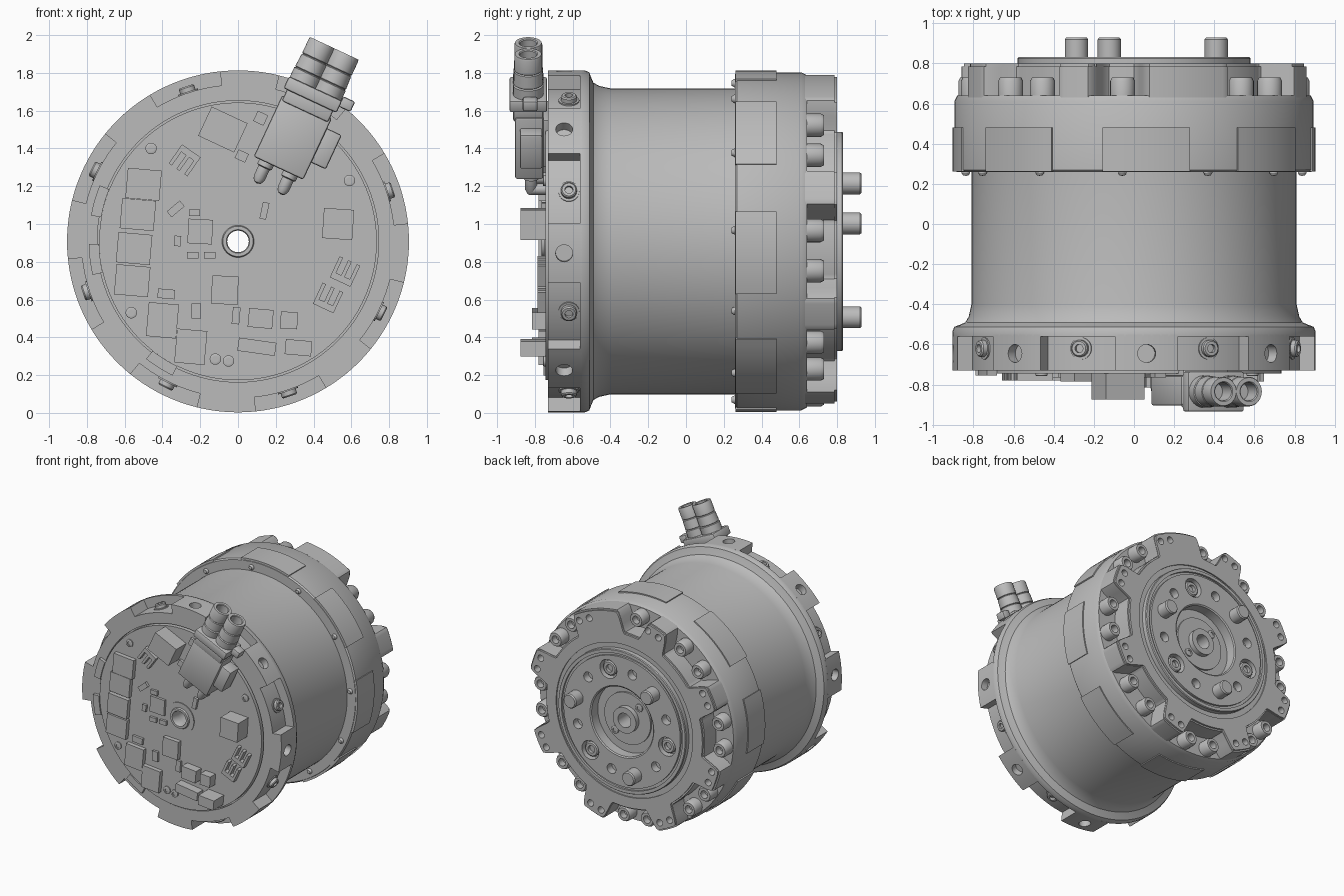
import bpy, bmesh, math
from mathutils import Vector, Matrix

C = 0.908            # height of the drum axis
YAX = Vector((0, 1, 0))

cube = bpy.data.objects.get("Cube")
if cube:
    bpy.data.objects.remove(cube, do_unlink=True)

grey = bpy.data.materials.new("grey metal")
grey.use_nodes = True
grey.diffuse_color = (0.5, 0.5, 0.5, 1)
grey.node_tree.nodes["Principled BSDF"].inputs["Base Color"].default_value = (0.5, 0.5, 0.5, 1)


def polar(r, deg, y):
    a = math.radians(deg)
    return Vector((r * math.cos(a), y, C + r * math.sin(a)))


def lathe(bm, profile, origin=(0, 0, C), axis=YAX, segs=96, closed=False):
    """Spin (radius, distance along axis) points about an axis."""
    m = Matrix.Translation(origin) @ Vector(axis).to_track_quat('Z', 'Y').to_matrix().to_4x4()
    rings = []
    for i in range(segs):
        a = math.tau * i / segs
        rings.append([bm.verts.new(m @ Vector((r * math.cos(a), r * math.sin(a), h))) for r, h in profile])
    n = len(profile)
    for i in range(segs):
        p, q = rings[i], rings[(i + 1) % segs]
        for j in range(n if closed else n - 1):
            k = (j + 1) % n
            bm.faces.new((p[j], p[k], q[k], q[j]))


def rod(bm, origin, axis, r, h0, h1, segs=24):
    lathe(bm, [(0, h0), (r, h0), (r, h1), (0, h1)], origin, axis, segs)


def screw(bm, origin, axis, r, h):
    """Cap screw with a rounded rim and a sunken socket."""
    lathe(bm, [(0, -.02), (r, -.02), (r, h * .8), (r * .85, h), (r * .5, h), (r * .5, h * .4), (0, h * .4)],
          origin, axis, 24)


def arc(bm, pts, y0, y1, closed=False):
    """Solid from (angle, inner radius, outer radius) stations."""
    rows = [[bm.verts.new(polar(r, a, y)) for r, y in ((ri, y0), (ro, y0), (ro, y1), (ri, y1))]
            for a, ri, ro in pts]
    n = len(rows)
    for i in range(n if closed else n - 1):
        p, q = rows[i], rows[(i + 1) % n]
        for j in range(4):
            k = (j + 1) % 4
            bm.faces.new((p[j], p[k], q[k], q[j]))
    if not closed:
        bm.faces.new(rows[0])
        bm.faces.new(rows[-1])


def sector(bm, mid, half, ri, ro, y0, y1, n=10):
    arc(bm, [(mid - half + 2 * half * i / n, ri, ro) for i in range(n + 1)], y0, y1)


def box(bm, m, size, bevel=0.0):
    vs = bmesh.ops.create_cube(bm, size=1, matrix=m @ Matrix.Diagonal((*size, 1)))["verts"]
    if bevel:
        es = list({e for v in vs for e in v.link_edges})
        bmesh.ops.bevel(bm, geom=es, offset=bevel, segments=2, affect='EDGES', profile=.5)


def finish(bm, name, cutter=None):
    bmesh.ops.remove_doubles(bm, verts=bm.verts, dist=1e-5)
    bmesh.ops.recalc_face_normals(bm, faces=bm.faces)
    me = bpy.data.meshes.new(name)
    bm.to_mesh(me)
    bm.free()
    me.materials.append(grey)
    ob = bpy.data.objects.new(name, me)
    bpy.context.collection.objects.link(ob)
    bpy.ops.object.select_all(action='DESELECT')
    ob.select_set(True)
    bpy.context.view_layer.objects.active = ob
    if cutter:
        mod = ob.modifiers.new("holes", 'BOOLEAN')
        mod.operation, mod.solver, mod.object = 'DIFFERENCE', 'EXACT', cutter
        bpy.ops.object.modifier_apply(modifier=mod.name)
        bpy.data.objects.remove(cutter, do_unlink=True)
    bpy.ops.object.shade_smooth_by_angle(angle=math.radians(30))
    return ob


TEETH = [41 + 45 * k for k in range(8)]
POCKETS = [18.5 + 45 * k for k in range(8)]

# Main drum with front rim, waist and rear flange
bm = bmesh.new()
lathe(bm, [(.06, -.7), (.745, -.7), (.745, -.73), (.83, -.73), (.83, -.56), (.905, -.56), (.905, -.535),
           (.895, -.512), (.87, -.503), (.84, -.49), (.823, -.46), (.81, -.4), (.81, .26), (.885, .26),
           (.895, .27), (.895, .61), (.88, .64), (.06, .64)], closed=True, segs=128)
finish(bm, "drum_housing")

# Front rim teeth with radial holes
cut = bmesh.new()
for a in TEETH:
    rod(cut, polar(.85, a, -.645), polar(1, a, 0) - polar(0, a, 0), .045, 0, .1)
cut = finish(cut, "tooth_hole_cutter")
cut.hide_render = True
bm = bmesh.new()
for a in TEETH:
    sector(bm, a, 10, .8, .905, -.73, -.55)
finish(bm, "front_rim_teeth", cut)

# Button screws in the rim pockets
bm = bmesh.new()
for a in POCKETS:
    out = polar(1, a, 0) - polar(0, a, 0)
    rod(bm, polar(.83, a, -.62), out, .055, -.01, .006)
    screw(bm, polar(.83, a, -.62), out, .042, .035)
finish(bm, "rim_screws")

# Raised panels and small screws on the rear flange
bm = bmesh.new()
for a in TEETH:
    sector(bm, a, 14, .85, .904, .262, .48)
finish(bm, "flange_panels")
bm = bmesh.new()
for k in range(12):
    lathe(bm, [(0, -.02), (.014, -.018), (.022, -.005), (.022, .02)], polar(.84, 4 + 30 * k, .26), YAX, 16)
finish(bm, "flange_small_screws")


# Scalloped rear ring: lobes between screw valleys
def valley_radius(deg):
    r = .885
    for k, t in enumerate(TEETH):
        mid, half = (95, 8) if k == 1 else (t + .5, 15)
        d = abs((deg - mid + 180) % 360 - 180)
        s = min(max((half + 2 - d) / 5, 0), 1)
        r = min(r, .885 - .165 * s * s * (3 - 2 * s))
    return r


cut = bmesh.new()
for a in POCKETS:
    for off in (-3.5, 3.5):
        rod(cut, polar(.82, a + off, .72), YAX, .027, 0, .2, 16)
cut = finish(cut, "lobe_hole_cutter")
cut.hide_render = True
bm = bmesh.new()
arc(bm, [(a, .62, valley_radius(a)) for a in range(360)], .63, .785, closed=True)
finish(bm, "scalloped_ring", cut)
bm = bmesh.new()
arc(bm, [(a, .62, valley_radius(a) - .012) for a in range(360)], .775, .8, closed=True)
lathe(bm, [(.57, .64), (.64, .64), (.64, .79), (.57, .79)], closed=True)
cut = bmesh.new()
for a in POCKETS:
    for off in (-3.5, 3.5):
        rod(cut, polar(.82, a + off, .72), YAX, .027, 0, .2, 16)
cut = finish(cut, "lip_hole_cutter")
cut.hide_render = True
finish(bm, "scalloped_lip", cut)

bm = bmesh.new()
for k, t in enumerate(TEETH):
    for off in (-7, 8):
        if k != 1 or off > 0:
            screw(bm, polar(.815, t + off, .64), YAX, .062, .09)
finish(bm, "rear_cap_screws")

# Output cover with grooves, sunken screws and small holes
cut = bmesh.new()
for k in range(3):
    rod(cut, polar(.42, 73 + 120 * k, .775), YAX, .077, 0, .2)
for k in range(6):
    rod(cut, polar(.42, 43 + 60 * k, .77), YAX, .04, 0, .2)
cut = finish(cut, "cover_hole_cutter")
cut.hide_render = True
bm = bmesh.new()
lathe(bm, [(.28, .65), (.58, .65), (.58, .825), (.575, .832), (.55, .832), (.55, .815), (.53, .815),
           (.53, .832), (.29, .832), (.28, .825)], closed=True)
finish(bm, "output_cover", cut)
bm = bmesh.new()
for k in range(3):
    screw(bm, polar(.42, 73 + 120 * k, .775), YAX, .06, .045)
finish(bm, "cover_screws")
bm = bmesh.new()
for k in range(3):
    lathe(bm, [(0, .75), (.058, .75), (.058, .92), (.05, .93), (0, .93)], polar(.42, 13 + 120 * k, 0), YAX, 32)
finish(bm, "drive_pins")
bm = bmesh.new()
lathe(bm, [(.058, .62), (.285, .62), (.285, .745), (.21, .745), (.21, .76), (.105, .76), (.105, .8),
           (.058, .8)], closed=True)
for a in (133, 313):
    screw(bm, polar(.16, a, .76), YAX, .032, .012)
finish(bm, "output_hub")

# Circuit board and front hub ring
bm = bmesh.new()
lathe(bm, [(.062, -.69), (.735, -.69), (.735, -.745), (.062, -.745)], closed=True)
finish(bm, "circuit_board")
bm = bmesh.new()
lathe(bm, [(.057, -.69), (.125, -.69), (.125, -.752), (.085, -.752), (.08, -.765), (.062, -.765),
           (.057, -.755)], closed=True)
finish(bm, "front_hub_ring")
bm = bmesh.new()
for x, z in ((-.46, 1.4), (.59, 1.23), (-.565, .53), (-.12, .285), (-.05, .275)):
    screw(bm, (x, -.745, z), -YAX, .03, .012)
finish(bm, "board_screws")
bm = bmesh.new()
for a in (164, 187, 238):
    sector(bm, a, 6, .735, .79, -.755, -.7)
finish(bm, "board_clips")


# Board components: x, z, width, height, tilt
def chips(name, depth, rows):
    bm = bmesh.new()
    for x, z, w, h, tilt in rows:
        m = Matrix.Translation((x, -.74 - depth / 2, z)) @ Matrix.Rotation(math.radians(tilt), 4, 'Y')
        box(bm, m, (w, depth + .01, h))
    finish(bm, name)


chips("power_chips", .035, [(x, z, .18, .16, 5) for x, z in
      ((-.5, 1.21), (-.53, 1.05), (-.55, .87), (-.56, .7))]
      + [(-.4, .49, .16, .18, 5), (-.25, .35, .16, .18, 5), (-.07, .65, .14, .15, 3)])
chips("tall_blocks", .13, [(-.08, 1.5, .21, .17, 25), (.53, 1, .16, .16, 4), (.32, .345, .14, .08, 5)])
chips("small_chips", .02, [(-.33, 1.08, .09, .04, -40), (-.2, .96, .13, .13, 3), (.14, 1.07, .035, .09, 12),
      (-.23, 1.06, .06, .035, 0), (-.32, .91, .035, .055, 5), (-.24, .835, .06, .035, 0),
      (-.15, .835, .06, .035, 0), (-.38, .63, .09, .05, 5), (-.22, .54, .05, .08, 0),
      (-.01, .515, .04, .09, 5), (.12, 1.56, .06, .06, 25), (.02, 1.36, .06, .05, 25)])
chips("board_modules", .07, [(.12, .5, .13, .1, 5), (.27, .49, .09, .09, 3), (.1, .35, .2, .07, 8)])

# Open pin sockets: a back wall with three prongs
bm = bmesh.new()
for x, z, tilt in ((.565, .745, 25), (.475, .605, 25), (-.28, 1.34, -145)):
    m = Matrix.Translation((x, -.76, z)) @ Matrix.Rotation(math.radians(tilt), 4, 'Y')
    box(bm, m @ Matrix.Translation((0, 0, -.04)), (.12, .05, .035))
    for dx in (-.05, 0, .05):
        box(bm, m @ Matrix.Translation((dx, 0, .015)), (.02, .05, .1))
finish(bm, "pin_sockets")

# Twin cable plug, tilted towards the left
M = Matrix.Translation((.51, -.835, 1.93)) @ Matrix.Rotation(math.radians(25), 4, 'Y')
up = M.to_3x3() @ Vector((0, 0, 1))
bm = bmesh.new()
for dx in (-.07, .07):
    lathe(bm, [(0, -.11), (.045, -.11), (.045, -.005), (.05, 0), (.07, 0), (.074, -.01), (.074, -.09),
               (.068, -.095), (.074, -.1), (.078, -.17), (.072, -.175), (.08, -.18), (.08, -.3), (0, -.3)],
          M @ Vector((dx, 0, 0)), up, 32)
finish(bm, "plug_barrels")
bm = bmesh.new()
for at, size in (((0, 0, -.27), (.31, .2, .07)), ((0, 0, -.32), (.27, .16, .1)),
                 ((0, .005, -.52), (.29, .15, .36)), ((.17, .015, -.5), (.12, .12, .2)),
                 ((.185, .01, -.24), (.07, .08, .06)), ((0, .08, -.5), (.25, .06, .28))):
    box(bm, M @ Matrix.Translation(at), size, .012)
finish(bm, "plug_body")
bm = bmesh.new()
for dx in (-.07, .07):
    base = M @ Vector((dx, .015, -.79))
    lathe(bm, [(0, -.032), (.02, -.025), (.032, 0), (.032, .06), (.042, .065), (.042, .13), (0, .13)], base, up, 24)
    rod(bm, base, YAX, .03, 0, .09)
finish(bm, "plug_leads")
